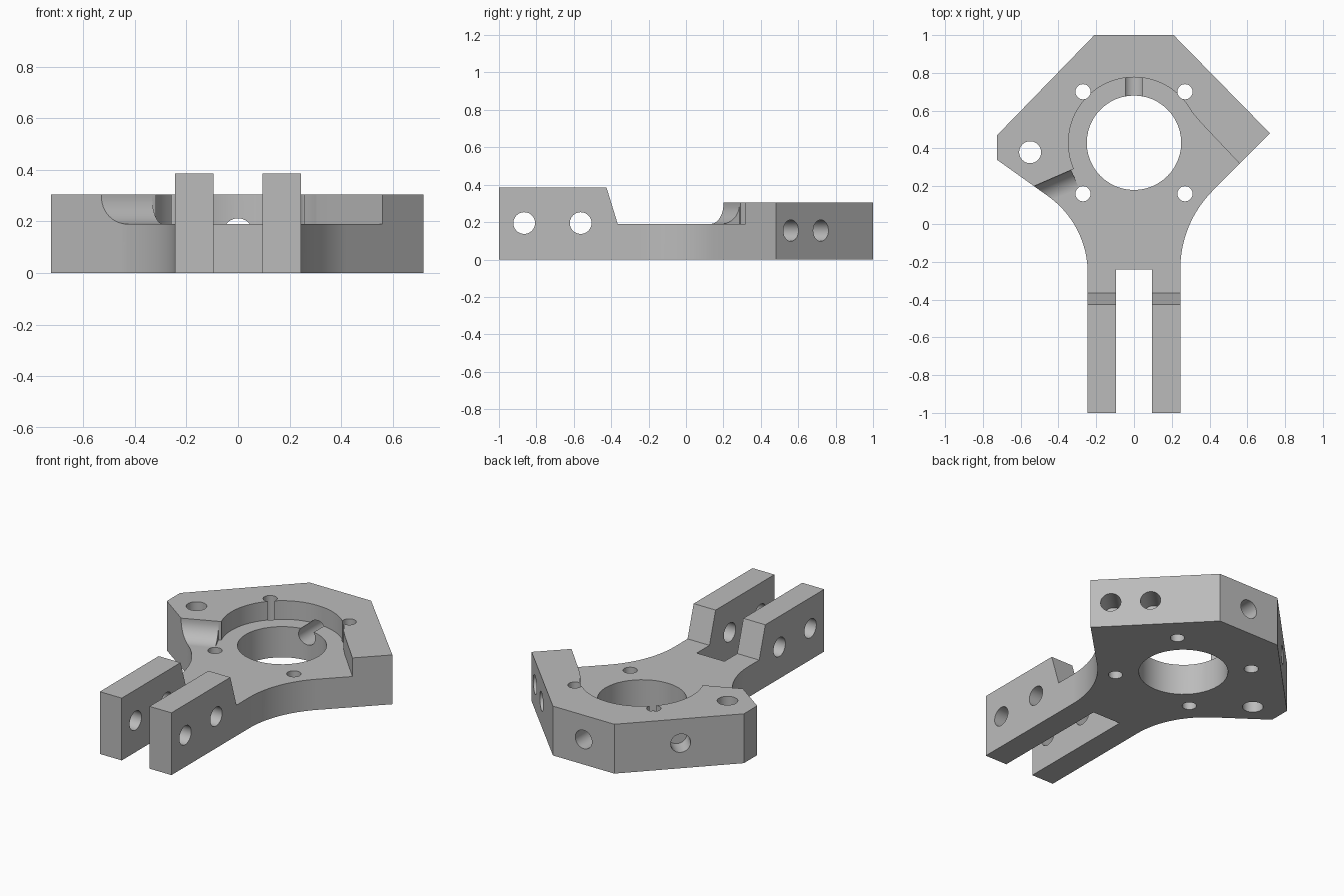
import bpy, bmesh, math
from mathutils import Matrix, Vector

if "Cube" in bpy.data.objects:
    bpy.data.objects.remove(bpy.data.objects["Cube"], do_unlink=True)

TOP, FLOOR, ARM_TOP = 0.305, 0.19, 0.385
BORE = Vector((0, 0.43, 0))

grey = bpy.data.materials.new("machined_grey")
grey.use_nodes = True
grey.diffuse_color = (0.5, 0.5, 0.5, 1)
grey.node_tree.nodes["Principled BSDF"].inputs["Base Color"].default_value = (0.5, 0.5, 0.5, 1)


def prism(name, points, low, high, frame=Matrix()):
    """Extrude a 2D outline from low to high along the frame's third axis."""
    bm = bmesh.new()
    face = bm.faces.new([bm.verts.new((x, y, low)) for x, y in points])
    new = bmesh.ops.extrude_face_region(bm, geom=[face])["geom"]
    bmesh.ops.translate(bm, vec=(0, 0, high - low),
                        verts=[v for v in new if isinstance(v, bmesh.types.BMVert)])
    bmesh.ops.transform(bm, matrix=frame, verts=bm.verts)
    bmesh.ops.recalc_face_normals(bm, faces=bm.faces)
    mesh = bpy.data.meshes.new(name)
    bm.to_mesh(mesh)
    bm.free()
    mesh.materials.append(grey)
    obj = bpy.data.objects.new(name, mesh)
    bpy.context.collection.objects.link(obj)
    return obj


def arc(cx, cy, r, start, end, steps):
    angles = [math.radians(start + (end - start) * i / steps) for i in range(steps + 1)]
    return [(cx + r * math.cos(a), cy + r * math.sin(a)) for a in angles]


def combine(target, tool, operation="DIFFERENCE"):
    """Apply a boolean and discard the tool."""
    tool.hide_render = True
    mod = target.modifiers.new("shape", "BOOLEAN")
    mod.operation, mod.object, mod.solver = operation, tool, "EXACT"
    bpy.context.view_layer.objects.active = target
    bpy.ops.object.modifier_apply(modifier=mod.name)
    bpy.data.objects.remove(tool, do_unlink=True)


def drill(target, centre, direction, radius, depth):
    """Drill a round hole that starts just outside the surface."""
    turn = Vector(direction).to_track_quat("Z", "Y").to_matrix().to_4x4()
    circle = arc(0, 0, radius, 0, 360, 48)[:-1]
    combine(target, prism("drill", circle, -0.05, depth, Matrix.Translation(centre) @ turn))


# Plate outline, with flared sides running into the two arms
outline = [(-0.21, 1), (-0.725, 0.47), (-0.725, 0.34)]
outline += arc(-0.745, -0.26, 0.5, 54, 0, 16)
outline += [(-0.245, -1), (-0.095, -1), (-0.095, -0.24),
            (0.095, -0.24), (0.095, -1), (0.245, -1)]
outline += arc(0.835, -0.24, 0.59, 180, 135, 16)
outline += [(0.72, 0.48), (0.21, 1)]
bracket = prism("mounting_bracket", outline, 0, ARM_TOP)

# Side profile: sloped arm shoulders, low floor and raised plate
side = Matrix(((0, 0, 1, 0), (1, 0, 0, 0), (0, 1, 0, 0), (0, 0, 0, 1)))
profile = [(-0.43, 0.402), (-0.425, ARM_TOP), (-0.365, FLOOR), (-0.1, FLOOR),
           (-0.1, TOP), (1.1, TOP), (1.1, 0.45), (-0.43, 0.45)]
combine(bracket, prism("side_profile", profile, -1, 1, side))

# Pocket: open front area joined to a round recess
pocket = prism("pocket", [(-0.65, 0.148), (-0.335, 0.285), BORE.xy, (0.26, 0.66),
                          (0.30, 0.60), (0.36, 0.53), (0.62, 0.255),
                          (0.62, -0.2), (-0.65, -0.2)], FLOOR, 0.5)
recess = prism("recess", arc(BORE.x, BORE.y, 0.347, 0, 360, 96)[:-1], FLOOR, 0.5)

# Concave fillet left standing along the left pocket wall
r = 0.105
along = Vector((0.315, 0.137, 0)).normalized()
away = Vector((along.y, -along.x, 0))
frame = Matrix((away, (0, 0, 1), along)).transposed().to_4x4()
frame.translation = (-0.53, 0.2, 0)
fillet = [(-0.05, FLOOR - 0.05), (r, FLOOR - 0.05)]
fillet += arc(r, FLOOR + r, r, 270, 180, 12) + [(0, 0.6), (-0.05, 0.6)]
combine(pocket, prism("fillet", fillet, -0.2, 0.215, frame))
combine(pocket, recess, "UNION")
combine(bracket, pocket)

# Vertical holes: main bore, four screw holes, one corner hole
drill(bracket, BORE, (0, 0, 1), 0.25, 0.6)
for x in (-0.27, 0.27):
    for y in (0.16, 0.70):
        drill(bracket, (x, y, 0), (0, 0, 1), 0.04, 0.6)
drill(bracket, (-0.55, 0.38, 0), (0, 0, 1), 0.058, 0.6)

# Cross holes through both arms
for y in (-0.865, -0.563):
    drill(bracket, (-0.3, y, 0.195), (1, 0, 0), 0.058, 0.7)

# Edge holes: one into the bore, the others blind
drill(bracket, (0, 1, 0.155), (0, -1, 0), 0.057, 0.4)
drill(bracket, (-0.475, 0.73, 0.155), (1, -1, 0), 0.057, 0.12)
for x, y in ((0.64, 0.56), (0.483, 0.72)):
    drill(bracket, (x, y, 0.155), (-1, -1, 0), 0.057, 0.16)

# Smooth curved walls while keeping machined edges crisp
bpy.ops.object.select_all(action="DESELECT")
bracket.select_set(True)
bpy.context.view_layer.objects.active = bracket
bpy.ops.object.shade_smooth_by_angle(angle=math.radians(20))
bracket.modifiers.new("flat_faces", "WEIGHTED_NORMAL").keep_sharp = True
